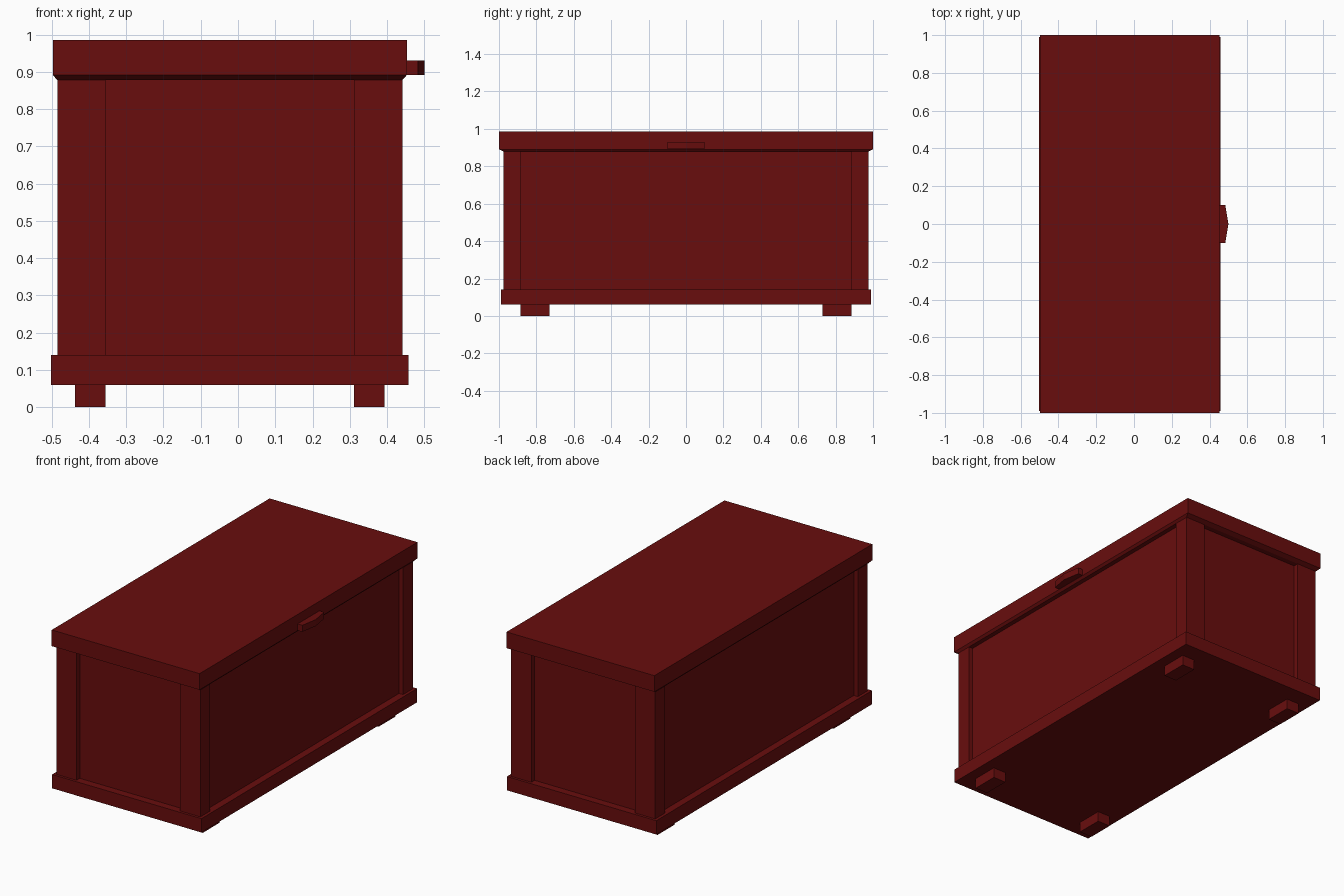
import bpy
import bmesh

cube = bpy.data.objects.get("Cube")
if cube:
    bpy.data.objects.remove(cube, do_unlink=True)

COLOUR = (0.14, 0.004, 0.004, 1)
red = bpy.data.materials.new("dark red wood")
red.use_nodes = True
red.diffuse_color = COLOUR
red.node_tree.nodes["Principled BSDF"].inputs["Base Color"].default_value = COLOUR

MID = -0.022  # centre of the box; the handle sticks out to one side


def loft(name, rings):
    """Closed solid through stacked rings of (outline, height)."""
    bm = bmesh.new()
    loops = [[bm.verts.new((x, y, z)) for x, y in outline] for outline, z in rings]
    bm.faces.new(loops[0])
    bm.faces.new(loops[-1])
    for low, high in zip(loops, loops[1:]):
        for i in range(len(low)):
            j = (i + 1) % len(low)
            bm.faces.new((low[i], low[j], high[j], high[i]))
    bmesh.ops.recalc_face_normals(bm, faces=bm.faces)
    mesh = bpy.data.meshes.new(name)
    bm.to_mesh(mesh)
    bm.free()
    mesh.materials.append(red)
    ob = bpy.data.objects.new(name, mesh)
    bpy.context.collection.objects.link(ob)
    return ob


def rect(cx, cy, hx, hy):
    return [(cx - hx, cy - hy), (cx + hx, cy - hy), (cx + hx, cy + hy), (cx - hx, cy + hy)]


# Body with recessed panels, base plinth and lid with a chamfered underside
loft("panels", [(rect(MID, 0, 0.437, 0.945), 0.1), (rect(MID, 0, 0.437, 0.945), 0.885)])
loft("base", [(rect(MID, 0, 0.48, 0.99), 0.06), (rect(MID, 0, 0.48, 0.99), 0.14)])
lid_outline = rect(MID, 0, 0.475, 1.0)
loft("lid", [(rect(MID, 0, 0.463, 0.975), 0.878), (lid_outline, 0.891), (lid_outline, 0.985)])

# Corner posts and feet
for sx, side in ((1, "left"), (-1, "right")):
    for sy, end in ((-1, "front"), (1, "back")):
        post = rect(MID + sx * 0.398, sy * 0.93, 0.065, 0.045)
        loft(f"{end}_{side}_post", [(post, 0.13), (post, 0.88)])
        foot = rect(MID + sx * 0.374, sy * 0.807, 0.041, 0.078)
        loft(f"{end}_{side}_foot", [(foot, 0), (foot, 0.07)])

# Pointed handle on the lid edge
grip = [(0.44, -0.1), (0.483, -0.1), (0.5, 0), (0.483, 0.1), (0.44, 0.1)]
loft("handle", [(grip, 0.892), (grip, 0.93)])
